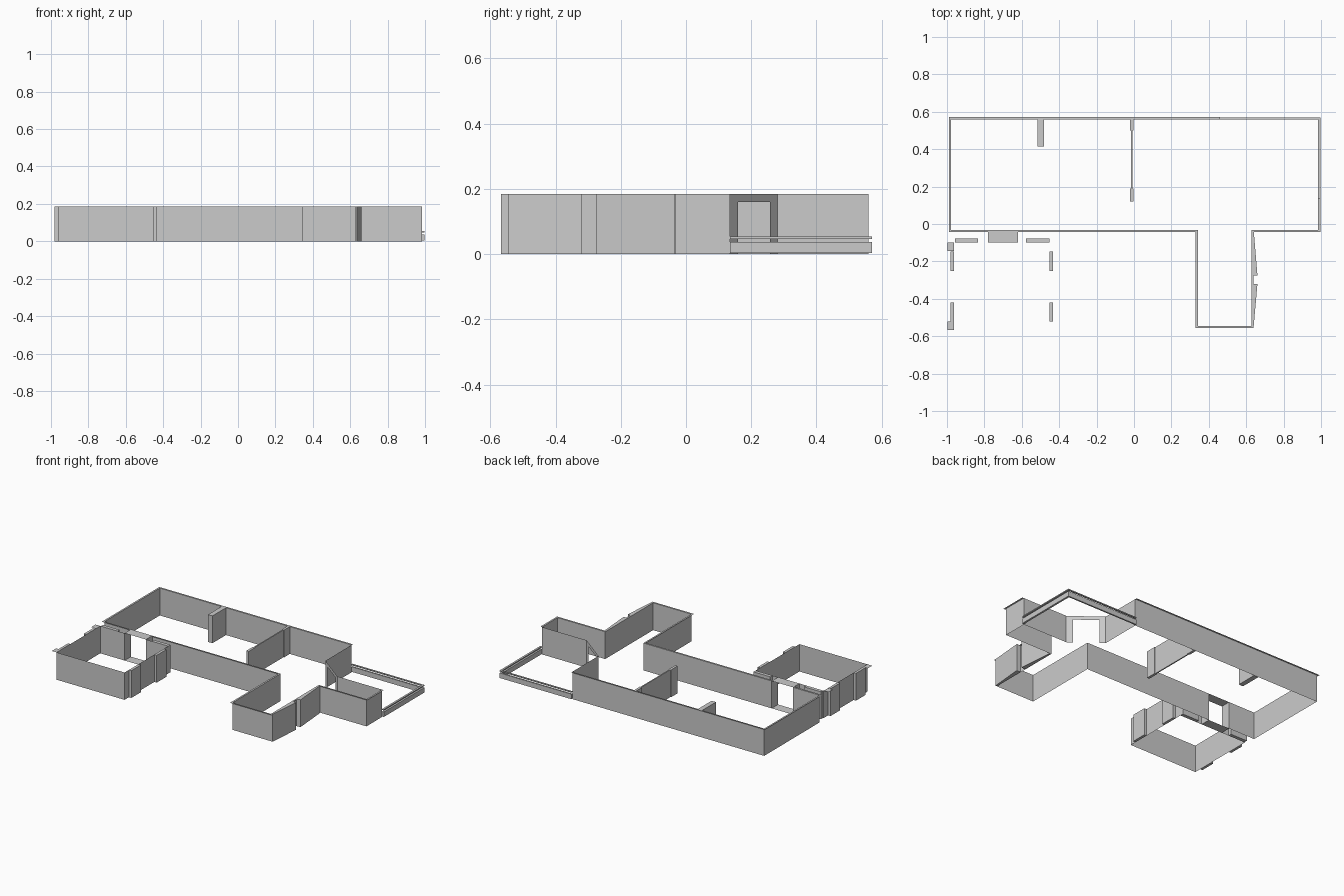
import bpy, bmesh
from mathutils import Vector

if "Cube" in bpy.data.objects:
    bpy.data.objects.remove(bpy.data.objects["Cube"])

H = 0.185  # wall height


def finish(name, bm):
    me = bpy.data.meshes.new(name)
    bm.to_mesh(me)
    bm.free()
    ob = bpy.data.objects.new(name, me)
    bpy.context.collection.objects.link(ob)
    return ob


def wall(name, path, z0=0.0, z1=H):
    """Thin vertical sheet following an open path."""
    bm = bmesh.new()
    lo = [bm.verts.new((x, y, z0)) for x, y in path]
    hi = [bm.verts.new((x, y, z1)) for x, y in path]
    for i in range(len(path) - 1):
        bm.faces.new((lo[i + 1], lo[i], hi[i], hi[i + 1]))
    return finish(name, bm)


def rim(name, path, width, z=H):
    """Flat strip lying on the left side of a right-angled path."""
    pts = [Vector(p) for p in path]
    nor = []
    for a, b in zip(pts, pts[1:]):
        d = (b - a).normalized()
        nor.append(Vector((-d.y, d.x)))
    off = [nor[0]] + [a + b for a, b in zip(nor, nor[1:])] + [nor[-1]]
    bm = bmesh.new()
    inner = [bm.verts.new((p.x, p.y, z)) for p in pts]
    outer = [bm.verts.new((*(p + o * width), z)) for p, o in zip(pts, off)]
    for i in range(len(pts) - 1):
        bm.faces.new((inner[i], inner[i + 1], outer[i + 1], outer[i]))
    return finish(name, bm)


def prism(name, outline, z0=0.0, z1=H):
    """Closed vertical prism from a plan outline."""
    bm = bmesh.new()
    base = bm.faces.new([bm.verts.new((x, y, z0)) for x, y in outline])
    top = bmesh.ops.extrude_face_region(bm, geom=[base])["geom"]
    bmesh.ops.translate(bm, vec=(0, 0, z1 - z0),
                        verts=[v for v in top if isinstance(v, bmesh.types.BMVert)])
    bmesh.ops.recalc_face_normals(bm, faces=bm.faces)
    return finish(name, bm)


def box(name, x0, x1, y0, y1, z0=0.0, z1=H):
    return prism(name, [(x0, y0), (x1, y0), (x1, y1), (x0, y1)], z0, z1)


def sheet(name, x0, x1, y0, y1, z):
    return rim(name, [(x0, y0), (x1, y0)], y1 - y0, z)


# Main outer walls, with a doorway gap in the front wall
right_run = [(0.985, 0.135), (0.985, -0.032), (0.628, -0.032), (0.628, -0.545),
             (0.342, -0.545), (0.342, -0.032)]
left_run = [(-0.978, -0.032), (-0.978, 0.56), (0.46, 0.56)]
wall("main_wall_right", right_run + [(-0.62, -0.032)])
wall("main_wall_left", [(-0.78, -0.032)] + left_run)
rim("wall_top_rim", right_run + left_run, 0.012)

# Wedge shaped thickening beside the narrow slot in the wing
prism("wing_wedge_back", [(0.63, -0.035), (0.63, -0.275), (0.66, -0.275), (0.64, -0.035)])
prism("wing_wedge_front", [(0.63, -0.545), (0.64, -0.545), (0.66, -0.32), (0.63, -0.32)])

# Walls around the terrace, with a diagonal door frame
wall("terrace_front_wall", [(0.985, 0.135), (0.65, 0.135)])
wall("terrace_side_wall", [(0.46, 0.28), (0.46, 0.56)])
A, B = Vector((0.65, 0.135)), Vector((0.46, 0.28))
d1, d2 = A.lerp(B, 0.17), A.lerp(B, 0.85)
wall("door_jamb_right", [A, d1])
wall("door_jamb_left", [d2, B])
wall("door_lintel", [d1, d2], 0.16, H)

# Terrace parapet and handrail
for name, z0, z1 in (("parapet", 0.003, 0.037), ("handrail", 0.047, 0.054)):
    box(name + "_side", 0.985, 0.998, 0.135, 0.57, z0, z1)
    box(name + "_back", 0.46, 0.985, 0.56, 0.57, z0, z1)

# Interior partition and pier
box("partition_panel", -0.016, -0.008, 0.19, 0.50)
for y0, y1 in ((0.12, 0.19), (0.50, 0.56)):
    box("partition_post", -0.021, -0.004, y0, y1)
box("interior_pier", -0.515, -0.482, 0.415, 0.56)

# Small front left room and its link passage
wall("small_room_wall", [(-0.62, -0.1), (-0.452, -0.1), (-0.452, -0.568),
                         (-0.962, -0.568), (-0.962, -0.1), (-0.78, -0.1)])
for x in (-0.78, -0.62):
    wall("passage_side", [(x, -0.1), (x, -0.032)])
sheet("passage_floor", -0.78, -0.62, -0.1, -0.032, 0.0)
sheet("passage_ceiling", -0.78, -0.62, -0.1, -0.032, H)

# Pilasters on the small room, and corner tabs
for y0, y1 in ((-0.522, -0.42), (-0.25, -0.148)):
    box("pilaster_right", -0.452, -0.434, y0, y1)
    box("pilaster_left", -0.98, -0.962, y0, y1)
for x0, x1 in ((-0.958, -0.833), (-0.577, -0.452)):
    box("pilaster_back", x0, x1, -0.1, -0.077)
for y0, y1 in ((-0.568, -0.522), (-0.145, -0.1)):
    sheet("corner_tab", -0.998, -0.962, y0, y1, H)
